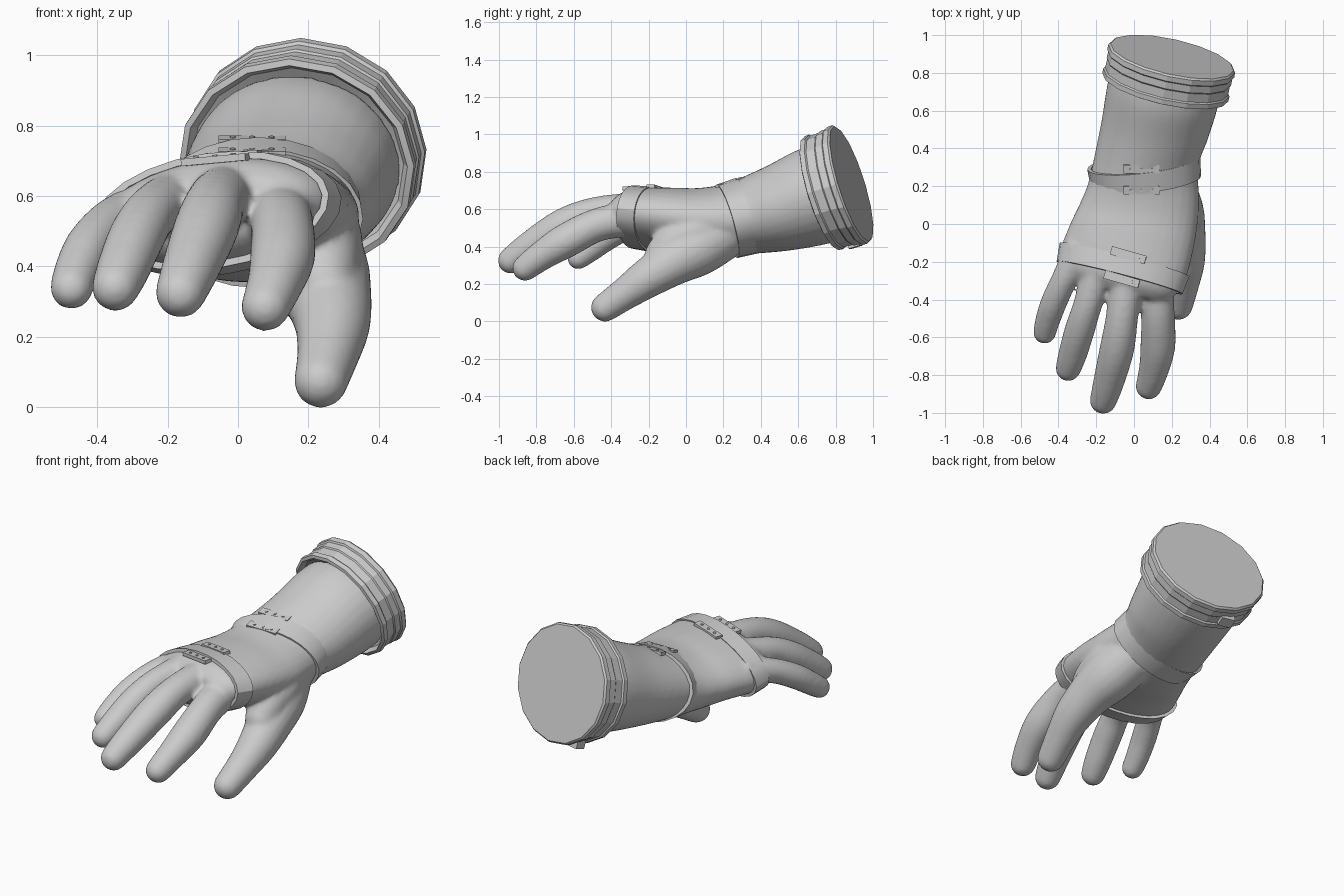
import bpy, bmesh, math
from mathutils import Vector, Matrix

if "Cube" in bpy.data.objects:
    bpy.data.objects.remove(bpy.data.objects["Cube"])

grey = bpy.data.materials.new("light_grey")
grey.diffuse_color = (0.6, 0.6, 0.6, 1)
grey.use_nodes = True
grey.node_tree.nodes["Principled BSDF"].inputs["Base Color"].default_value = grey.diffuse_color


def frame(n, tilt=0.0):
    """Side, along and up directions of a section whose normal is n."""
    n = Vector(n).normalized()
    u = n.cross(Vector((0, 0, 1))).normalized()
    v = u.cross(n)
    rot = Matrix.Rotation(-math.radians(tilt), 3, n)
    return rot @ u, n, rot @ v


def ellipse(c, n, a, b, tilt, sides):
    u, _, v = frame(n, tilt)
    return [Vector(c) + u * a * math.cos(k * math.tau / sides)
            + v * b * math.sin(k * math.tau / sides) for k in range(sides)]


def skin(bm, rings, cap=True, loop=False):
    """Bridge rings of points with quads."""
    vs = [[bm.verts.new(p) for p in r] for r in rings]
    m = len(vs[0])
    for i in range(len(vs) if loop else len(vs) - 1):
        a, b = vs[i], vs[(i + 1) % len(vs)]
        for k in range(m):
            bm.faces.new((a[k], a[(k + 1) % m], b[(k + 1) % m], b[k]))
    if cap and not loop:
        bm.faces.new(vs[0])
        bm.faces.new(vs[-1])


def finish(name, bm, angle=30):
    bmesh.ops.recalc_face_normals(bm, faces=bm.faces)
    me = bpy.data.meshes.new(name)
    bm.to_mesh(me)
    bm.free()
    me.materials.append(grey)
    ob = bpy.data.objects.new(name, me)
    bpy.context.collection.objects.link(ob)
    bpy.ops.object.select_all(action='DESELECT')
    ob.select_set(True)
    bpy.context.view_layer.objects.active = ob
    bpy.ops.object.shade_smooth_by_angle(angle=math.radians(angle))
    return ob


def spline(rows, steps=5):
    """Catmull-Rom resampling of rows of numbers."""
    out = []
    for i in range(len(rows) - 1):
        p0, p1, p2 = rows[max(i - 1, 0)], rows[i], rows[i + 1]
        p3 = rows[min(i + 2, len(rows) - 1)]
        for s in range(steps):
            t = s / steps
            out.append([0.5 * (2 * b + (c - a) * t + (2 * a - 5 * b + 4 * c - d) * t * t
                        + (3 * b - a - 3 * c + d) * t ** 3)
                        for a, b, c, d in zip(p0, p1, p2, p3)])
    return out + [list(rows[-1])]


def digit(bm, rows):
    """Tapered tube with a rounded tip; rows are x, y, z, radius."""
    pts = spline(rows)
    rings = []
    for i, p in enumerate(pts):
        d = Vector(pts[max(i - 1, 0)][:3]) - Vector(pts[min(i + 1, len(pts) - 1)][:3])
        rings.append(ellipse(p[:3], d, p[3], p[3], 0, 20))
    c, r = Vector(pts[-1][:3]), pts[-1][3]
    for ang in (20, 40, 60, 78):
        s = math.radians(ang)
        rings.append(ellipse(c - d.normalized() * r * math.sin(s), d,
                             r * math.cos(s), r * math.cos(s), 0, 20))
    skin(bm, rings)


# Glove: forearm and palm (centre, normal, half width, half height, tilt)
bm = bmesh.new()
palm = [
    (.17, .76, .69, .21, .93, .29, .30, .265, 0),
    (.147, .66, .66, .21, .93, .29, .298, .262, 0),
    (.107, .48, .60, .08, .95, .28, .288, .232, 0),
    (.053, .275, .55, -.115, .955, .27, .291, .198, 0),
    (.03, .10, .535, .04, .98, .12, .315, .180, 2),
    (-.01, -.06, .545, .18, .97, 0, .335, .168, 5),
    (-.06, -.22, .552, .26, .95, -.12, .342, .158, 8),
    (-.085, -.31, .56, .26, .95, -.12, .305, .135, 8),
    (-.10, -.36, .56, .26, .95, -.12, .25, .09, 8),
]
skin(bm, [ellipse(r[:3], r[3:6], r[6], r[7], r[8], 32) for r in spline(palm)])

# Fingers, thumb and the muscle joining thumb to palm
digit(bm, [(.11, -.24, .555, .10), (.125, -.46, .52, .090), (.127, -.64, .432, .093),
           (.105, -.77, .352, .08), (.078, -.86, .285, .07)])
digit(bm, [(-.03, -.22, .60, .095), (-.062, -.48, .580, .086), (-.09, -.66, .51, .092),
           (-.135, -.84, .395, .082), (-.163, -.935, .325, .072)])
digit(bm, [(-.17, -.19, .59, .09), (-.243, -.42, .553, .077), (-.287, -.56, .485, .080),
           (-.325, -.69, .395, .076), (-.348, -.765, .34, .068)])
digit(bm, [(-.28, -.12, .55, .085), (-.362, -.28, .52, .070), (-.422, -.41, .455, .070),
           (-.457, -.51, .385, .066), (-.473, -.575, .338, .061)])
digit(bm, [(.17, .20, .48, .15), (.222, .06, .39, .150), (.255, -.07, .315, .126),
           (.268, -.20, .235, .108), (.256, -.32, .152, .089), (.235, -.432, .074, .077)])
digit(bm, [(.17, .22, .53, .13), (.21, .06, .47, .145), (.235, -.06, .42, .115),
           (.245, -.13, .36, .09)])
glove = finish("glove", bm, 180)
rem = glove.modifiers.new("fuse", 'REMESH')
rem.mode = 'VOXEL'
rem.voxel_size = 0.012
rem.use_smooth_shade = True
sm = glove.modifiers.new("soften", 'SMOOTH')
sm.factor = 0.5
sm.iterations = 10


def strap(name, c, n, a, b, tilt, width, flare):
    """Flat band around the glove, flared toward the arm."""
    nn = Vector(n).normalized()
    rings = []
    for t, th in ((-.5, 0), (.5, 0), (.5, -.02), (-.5, -.02)):
        f = 1 + flare * t
        rings.append(ellipse(Vector(c) + nn * t * width, n, a * f + th, b * f + th, tilt, 24))
    bm = bmesh.new()
    skin(bm, rings, loop=True)
    finish(name, bm)


def box(bm, c, axes, size):
    m = Matrix(axes).transposed().to_4x4()
    m.translation = c
    bmesh.ops.create_cube(bm, size=1, matrix=m @ Matrix.Diagonal((*size, 1)))


def buckle(name, flaps, n, tilt):
    """Plate ends showing on each side of a strap, with three studs each."""
    u, nn, v = frame(n, tilt)
    bm = bmesh.new()
    for c in map(Vector, flaps):
        box(bm, c, (u, nn, v), (.19, .045, .02))
        for k in (-1, 0, 1):
            m = Matrix((u, nn, v)).transposed().to_4x4()
            m.translation = c + u * k * .055 + v * .01
            bmesh.ops.create_cone(bm, cap_ends=True, segments=8, radius1=.008,
                                  radius2=.008, depth=.008, matrix=m)
    finish(name, bm)


# Straps with their buckle plates
strap("wrist_strap", (.058, .272, .55), (-.115, .955, .27), .297, .207, 0, .11, .03)
buckle("wrist_buckle", [(.04, .18, .722), (.04, .292, .756)], (0, .97, .24), 0)
strap("knuckle_strap", (-.063, -.236, .552), (.26, .95, -.12), .353, .168, 8, .10, .03)
buckle("knuckle_buckle", [(-.03, -.165, .713), (-.065, -.292, .703)], (.27, .95, 0), 5)

# Cuff: ribbed ring with a closed flat end (offset along the arm, radius)
end, axis = Vector((.202, .885, .735)), Vector((.21, .93, .29)).normalized()
profile = [(-.13, .24), (-.15, .285), (-.178, .300), (-.172, .318), (-.145, .320),
           (-.138, .312), (-.09, .314), (-.083, .320), (-.045, .321),
           (-.038, .33), (-.01, .331), (0, .322)]
bm = bmesh.new()
skin(bm, [ellipse(end + axis * t, axis, r + .012 - .07 * t, r, 0, 16) for t, r in profile])
finish("cuff", bm, 20)

# Small clasp under the cuff
u, n, v = frame(axis)
bm = bmesh.new()
box(bm, end - axis * .10 - v * .298 - u * .11, (u, n, v), (.08, .06, .05))
finish("cuff_clasp", bm)
